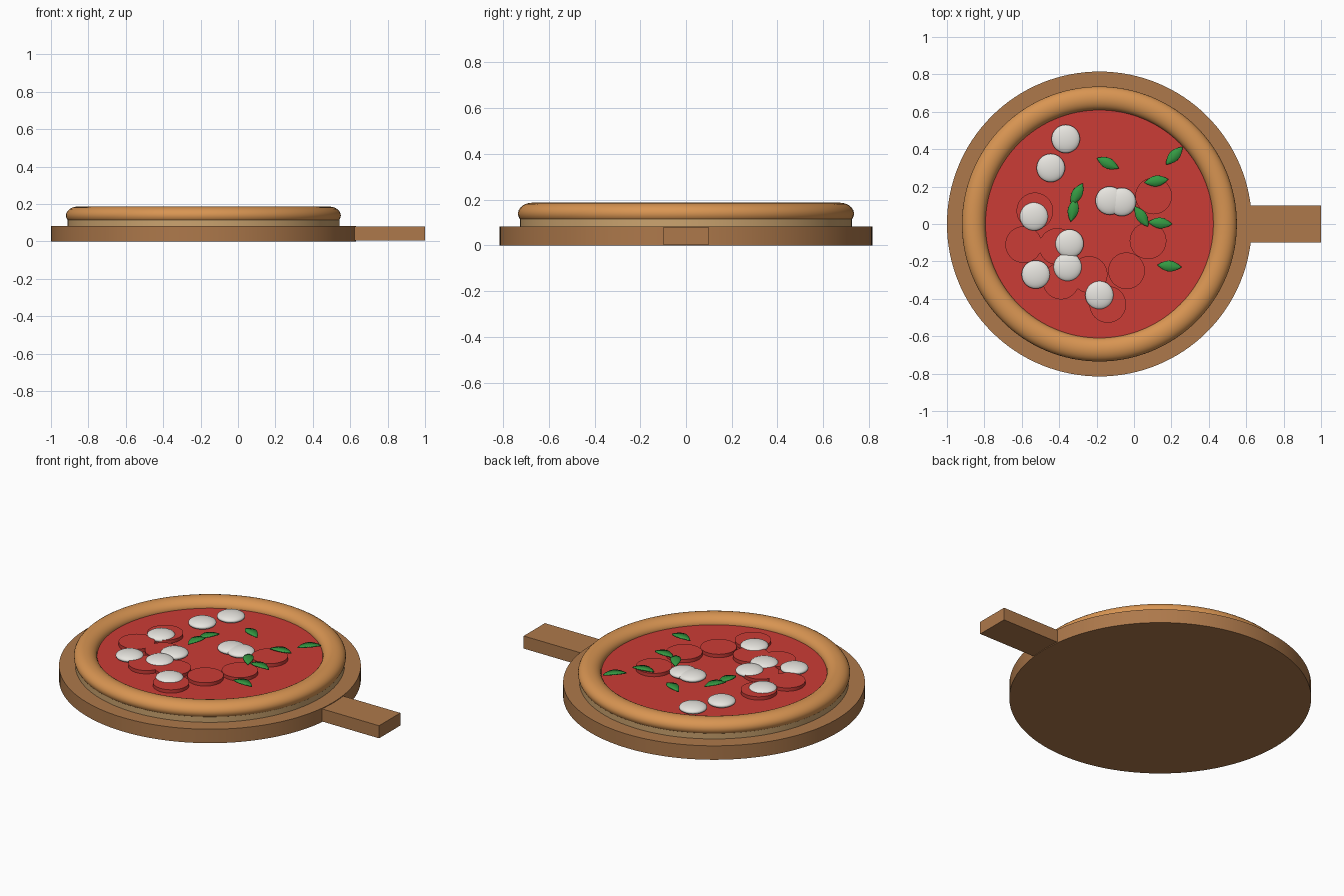
import bpy, bmesh, math
from mathutils import Matrix, Vector

cube = bpy.data.objects.get("Cube")
if cube:
    bpy.data.objects.remove(cube, do_unlink=True)

CX = -0.185  # centre of the round parts


def material(name, rgb):
    m = bpy.data.materials.new(name)
    m.use_nodes = True
    m.diffuse_color = (*rgb, 1)
    bsdf = next(n for n in m.node_tree.nodes if n.type == 'BSDF_PRINCIPLED')
    bsdf.inputs["Base Color"].default_value = (*rgb, 1)
    bsdf.inputs["Roughness"].default_value = 0.7
    return m


wood = material("board wood", (0.42, 0.19, 0.07))
dough = material("pale dough", (0.60, 0.37, 0.16))
baked = material("baked crust", (0.69, 0.30, 0.085))
red = material("tomato red", (0.60, 0.045, 0.037))
white = material("cheese white", (0.93, 0.91, 0.86))
green = material("basil green", (0.035, 0.32, 0.055))


def finish(obj, name, mat, smooth=True):
    obj.name = name
    obj.data.materials.append(mat)
    if smooth:
        bpy.ops.object.select_all(action='DESELECT')
        obj.select_set(True)
        bpy.context.view_layer.objects.active = obj
        bpy.ops.object.shade_smooth_by_angle(angle=math.radians(35))
    return obj


def disc(name, x, y, radius, z0, z1, mat, sides=64):
    bpy.ops.mesh.primitive_cylinder_add(vertices=sides, radius=radius, depth=z1 - z0,
                                        location=(x, y, (z0 + z1) / 2))
    return finish(bpy.context.object, name, mat)


# Serving board and its handle
disc("board", CX, 0, 0.815, 0, 0.083, wood, 128)
bpy.ops.mesh.primitive_cube_add(size=1, location=(0.775, 0, 0.0415))
handle = bpy.context.object
handle.scale = (0.45, 0.2, 0.075)
finish(handle, "board_handle", wood, smooth=False)

# Base, sauce and raised rim
disc("dough_base", CX, 0, 0.727, 0.083, 0.125, dough, 128)
disc("sauce", CX, 0, 0.625, 0.12, 0.14, red, 128)
bpy.ops.mesh.primitive_torus_add(major_radius=0.672, minor_radius=0.063,
                                 major_segments=128, minor_segments=24,
                                 location=(CX, 0, 0.139))
crust = bpy.context.object
crust.scale.z = 0.76
finish(crust, "crust", baked)

# Sausage slices
slices = [(-0.53, 0.07), (-0.59, -0.11), (-0.41, -0.12), (-0.39, -0.305), (-0.24, -0.27),
          (-0.04, -0.25), (0.075, -0.09), (0.105, 0.15), (-0.14, -0.43)]
for i, (x, y) in enumerate(slices):
    disc(f"sausage_slice_{i + 1}", x, y, 0.098, 0.13, 0.16, red, 48)

# Flattened cheese balls
cheese = [(-0.365, 0.455), (-0.445, 0.30), (-0.535, 0.04), (-0.13, 0.125), (-0.065, 0.118),
          (-0.345, -0.105), (-0.355, -0.23), (-0.525, -0.27), (-0.185, -0.38)]
for i, (x, y) in enumerate(cheese):
    bpy.ops.mesh.primitive_uv_sphere_add(segments=32, ring_count=16, radius=0.076,
                                         location=(x, y, 0.156))
    ball = bpy.context.object
    ball.scale.z = 0.32
    finish(ball, f"cheese_{i + 1}", white)


def leaf(name, x, y, degrees, length=0.13, width=0.056):
    """Pointed leaf, lightly folded along its midrib and drooping at the tips."""
    bm = bmesh.new()
    rows, n = [], 10
    for i in range(n + 1):
        t = i / n
        half = width / 2 * math.sin(math.pi * t) ** 0.9 + 0.0005
        droop = -0.008 * (2 * t - 1) ** 2
        rows.append([bm.verts.new(((t - 0.5) * length, s * half, droop + 0.1 * half * abs(s)))
                     for s in (-1, 0, 1)])
    for a, b in zip(rows, rows[1:]):
        for k in range(2):
            bm.faces.new((a[k], b[k], b[k + 1], a[k + 1]))
    mesh = bpy.data.meshes.new(name)
    bm.to_mesh(mesh)
    bm.free()
    obj = bpy.data.objects.new(name, mesh)
    bpy.context.collection.objects.link(obj)
    obj.matrix_world = (Matrix.Translation(Vector((x, y, 0.174)))
                        @ Matrix.Rotation(math.radians(degrees), 4, 'Z'))
    solid = obj.modifiers.new("thickness", 'SOLIDIFY')
    solid.thickness = 0.006
    finish(obj, name, green)


# Basil leaves
leaves = [(-0.14, 0.325, -25), (0.215, 0.365, 47), (0.12, 0.23, 8), (-0.325, 0.075, 78),
          (-0.305, 0.16, 62), (0.04, 0.04, -57), (0.14, 0.005, -5), (0.19, -0.225, -5)]
for i, spec in enumerate(leaves):
    leaf(f"basil_leaf_{i + 1}", *spec)
